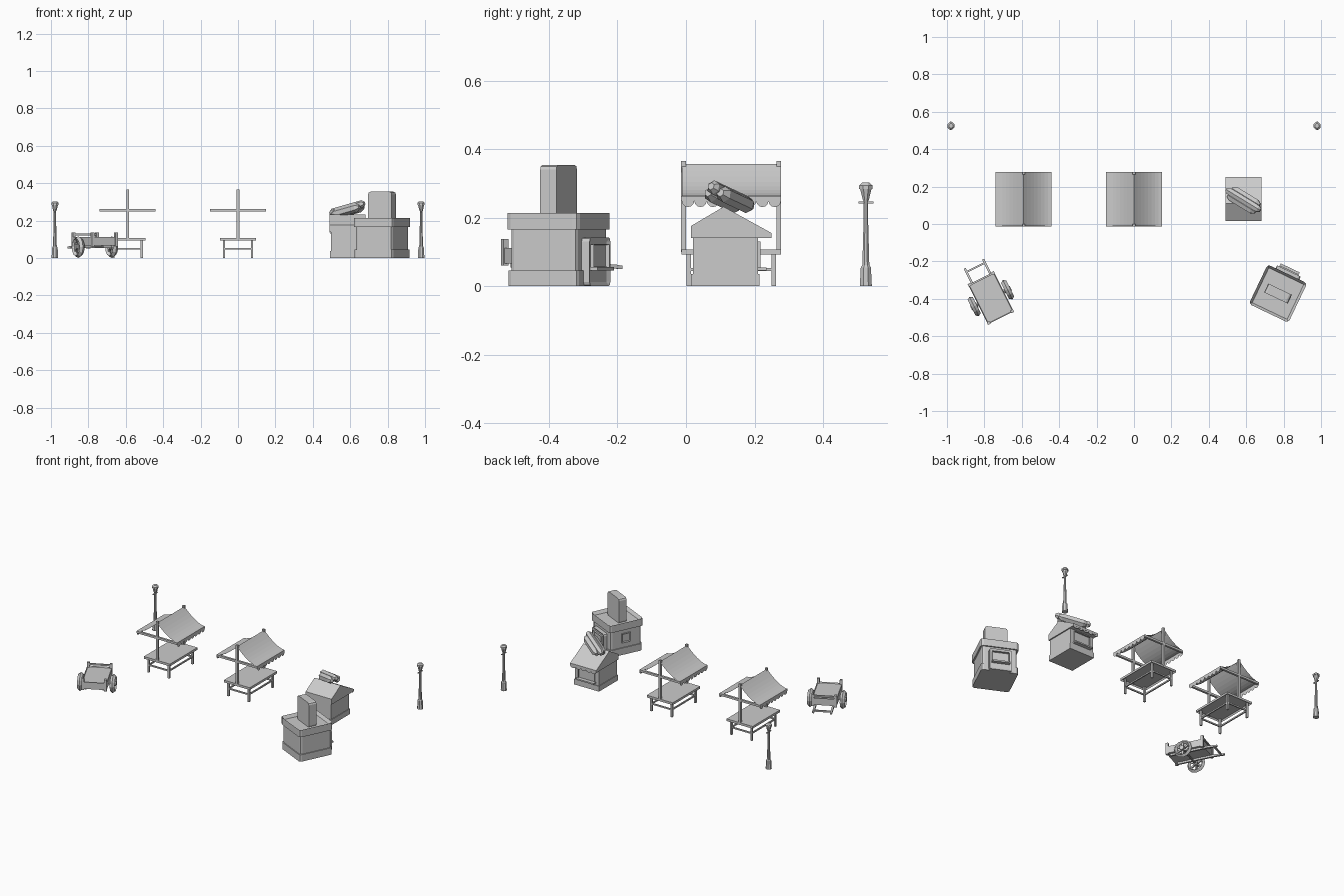
import bpy, bmesh, math
from mathutils import Matrix, Vector

if "Cube" in bpy.data.objects:
    bpy.data.objects.remove(bpy.data.objects["Cube"])

I = Matrix.Identity(4)


def finish(name, bm, M):
    bm.transform(M)
    me = bpy.data.meshes.new(name)
    bm.to_mesh(me)
    bm.free()
    ob = bpy.data.objects.new(name, me)
    bpy.context.collection.objects.link(ob)
    return ob


def box(name, lo, hi, M=I, bevel=0, bevel_axis=2, inset=None):
    """Box between two corners; bevel edges along one axis; inset=(axis direction, rim, depth)."""
    bm = bmesh.new()
    lo, hi = Vector(lo), Vector(hi)
    bmesh.ops.create_cube(bm, size=1, matrix=Matrix.Translation((lo + hi) / 2) @ Matrix.Diagonal((*(hi - lo), 1)))
    if bevel:
        es = [e for e in bm.edges
              if abs((e.verts[0].co - e.verts[1].co).normalized()[bevel_axis]) > 0.9]
        bmesh.ops.bevel(bm, geom=es, offset=bevel, segments=2, affect='EDGES', profile=0.5)
    if inset:
        d, rim, depth = Vector(inset[0]), inset[1], inset[2]
        bm.normal_update()
        f = max(bm.faces, key=lambda f: f.normal.dot(d) + f.calc_area())
        bmesh.ops.inset_region(bm, faces=[f], thickness=rim)
        bmesh.ops.translate(bm, verts=f.verts[:], vec=-d * depth)
    return finish(name, bm, M)


def lathe(name, prof, sides, M=I, phase=0.5):
    """Spin (radius, height) points around z, with closed ends."""
    bm = bmesh.new()
    rings = [[bm.verts.new((r * math.cos(2 * math.pi * (i + phase) / sides),
                            r * math.sin(2 * math.pi * (i + phase) / sides), z))
              for i in range(sides)] for r, z in prof]
    for a, b in zip(rings, rings[1:]):
        for i in range(sides):
            j = (i + 1) % sides
            bm.faces.new((a[i], a[j], b[j], b[i]))
    bm.faces.new(rings[0][::-1])
    bm.faces.new(rings[-1])
    return finish(name, bm, M)


def prism(name, prof, x0, x1, M=I):
    """Extrude a (y, z) outline along x."""
    bm = bmesh.new()
    f = bm.faces.new([bm.verts.new((x0, y, z)) for y, z in prof])
    g = bmesh.ops.extrude_face_region(bm, geom=[f])
    bmesh.ops.translate(bm, vec=(x1 - x0, 0, 0),
                        verts=[v for v in g['geom'] if isinstance(v, bmesh.types.BMVert)])
    bmesh.ops.recalc_face_normals(bm, faces=bm.faces[:])
    return finish(name, bm, M)


def scallops(bm, x, y0, y1, ztop, band, drop, n):
    """Hanging row of rounded flaps in the plane x."""
    w = (y1 - y0) / n
    for k in range(n):
        c = y0 + (k + 0.5) * w
        pts = [(c - w / 2, ztop), (c + w / 2, ztop)]
        pts += [(c + w / 2 * math.cos(a), ztop - band - drop * math.sin(a))
                for a in [math.pi * i / 6 for i in range(7)]]
        bm.faces.new([bm.verts.new((x, y, z)) for y, z in pts])


# Market stalls
def stall(x):
    M = Matrix.Translation((x, 0, 0))
    box("stall_table_top", (-.096, -.013, .092), (.096, .277, .107), M, inset=((0, 0, -1), .008, .01))
    for sx in (-1, 1):
        for y in (.002, .25):
            box("stall_leg", (sx * .075 - .006, y, 0), (sx * .075 + .006, y + .012, .1), M)
        box("stall_side_stretcher", (sx * .075 - .004, .01, .044), (sx * .075 + .004, .255, .053), M)
    for y in (.004, .252):
        box("stall_end_stretcher", (-.075, y, .044), (.075, y + .008, .053), M)
    for y in (-.014, .264):
        box("stall_pole", (-.007, y, .1), (.007, y + .014, .365), M)
        box("stall_crossbar", (-.15, y, .249), (.15, y + .014, .263), M)
    # sagging cloth with scalloped edges
    bm = bmesh.new()
    n = 8
    for sx in (-1, 1):
        rows = []
        for i in range(n + 1):
            t = i / n
            z = .263 + .093 * (1 - t) ** 1.7
            rows.append([bm.verts.new((sx * .15 * t, y, z)) for y in (-.012, .277)])
        for a, b in zip(rows, rows[1:]):
            q = (a[0], b[0], b[1], a[1])
            bm.faces.new(q if sx > 0 else q[::-1])
        scallops(bm, sx * .15, -.012, .277, .263, .014, .018, 8)
    finish("stall_canopy", bm, M)


for x in (-.59, 0):
    stall(x)

# Lamp posts
for x in (-.979, .979):
    M = Matrix.Translation((x, .525, 0))
    lathe("lamp_post", [(.019, 0), (.016, .055), (.011, .062), (.007, .2), (.007, .25)], 8, M)
    box("lamp_bar", (-.004, -.022, .242), (.004, .022, .247), M)
    lathe("lamp_lantern", [(.009, .25), (.018, .284)], 8, M)
    lathe("lamp_cap", [(.021, .284), (.021, .294), (.012, .302)], 8, M)

# Snack hut
M = Matrix.Translation((.585, 0, 0))
box("hut_body", (-.088, .02, 0), (.088, .21, .145), M)
box("hut_plinth", (-.092, .015, 0), (.092, .214, .036), M)
prism("hut_roof", [(.015, .14), (.015, .176), (.11, .232), (.25, .155), (.25, .14)], -.096, .096, M)
box("hut_window", (-.06, .2, .05), (.06, .218, .13), M, inset=((0, 1, 0), .009, .03))
box("hut_counter", (-.066, .205, .046), (.066, .235, .055), M)
bm = bmesh.new()
scallops(bm, 0, -.096, .096, .145, .006, .012, 5)
finish("hut_roof_trim", bm, M @ Matrix.Translation((0, .249, 0)) @ Matrix.Rotation(math.pi / 2, 4, 'Z'))

# Sausage in a bun on the hut roof
a, b = Vector((.495, .183, .232)), Vector((.677, .072, .284))
R = (b - a).to_track_quat('Z', 'X').to_matrix()
up = Vector((0, 0, 1))
ax = (b - a).normalized()
side = ax.cross(up).normalized()
nrm = side.cross(ax)
F = Matrix((side, nrm, ax)).transposed().to_4x4()
F.translation = (a + b) / 2
L = (b - a).length / 2
lathe("sausage", [(.011, -L), (.021, -L + .014), (.021, L - .014), (.011, L)], 6,
      F @ Matrix.Translation((0, .008, 0)))
for s in (-1, 1):
    lathe("bun_half", [(.012, -.088), (.024, -.066), (.024, .066), (.012, .088)], 6,
          F @ Matrix.Translation((s * .021, -.006, 0)))

# Drinks kiosk, turned
M = Matrix.Translation((.77, -.372, 0)) @ Matrix.Rotation(math.radians(-25.5), 4, 'Z')
box("kiosk_body", (-.108, -.108, 0), (.108, .108, .18), M, bevel=.015)
box("kiosk_plinth", (-.114, -.114, 0), (.114, .114, .046), M, bevel=.015)
box("kiosk_crown", (-.117, -.117, .165), (.117, .117, .213), M, bevel=.017, inset=((0, 0, 1), .014, .02))
box("kiosk_front_frame", (-.07, .09, 0), (.07, .134, .142), M, bevel=.012, bevel_axis=1,
    inset=((0, 1, 0), .012, .006))
box("kiosk_window", (-.052, .1, .055), (.052, .14, .122), M, inset=((0, 1, 0), .008, .03))
box("kiosk_counter", (-.056, .1, .046), (.056, .152, .056), M)
box("kiosk_side_hatch", (-.115, -.03, .08), (-.1, .03, .14), M, inset=((-1, 0, 0), .008, .005))
box("kiosk_sign", (-.07, -.026, .19), (.07, .026, .354), M, bevel=.014, bevel_axis=1)

# Hand cart, turned
M = Matrix.Translation((-.765, -.396, 0)) @ Matrix.Rotation(math.radians(26.5), 4, 'Z')
box("cart_bed", (-.077, -.118, .066), (.077, .118, .112), M, inset=((0, 0, 1), .006, .006))
for s in (-1, 1):
    for y in (-.114, .114):
        box("cart_corner_post", (s * .07 - .008, y - .008, .06), (s * .07 + .008, y + .008, .137), M)
    prism("cart_handle", [(-.1, .054), (.14, .054), (.205, .05), (.205, .06), (.14, .067), (-.1, .067)],
          s * .055 - .006, s * .055 + .006, M)
    # spoked wheel
    W = M @ Matrix.Translation((s * .1, 0, .058)) @ Matrix.Rotation(math.pi / 2, 4, 'Y')
    lathe("cart_wheel_hub", [(.015, -.019), (.015, .019)], 8, W)
    bpy.ops.mesh.primitive_torus_add(major_segments=12, minor_segments=4, major_radius=.047, minor_radius=.011)
    rim = bpy.context.object
    rim.name = "cart_wheel_rim"
    rim.data.transform(Matrix.Diagonal((1, 1, 1.4, 1)))
    rim.matrix_world = W
    for k in range(3):
        box("cart_wheel_spokes", (-.045, -.005, -.005), (.045, .005, .005),
            W @ Matrix.Rotation(k * math.pi / 3, 4, 'Z'))
box("cart_handle_bar", (-.06, .178, .053), (.06, .188, .063), M)
box("cart_back_rail", (-.07, .109, .12), (.07, .119, .13), M)
lathe("cart_axle", [(.006, -.1), (.006, .1)], 8,
      M @ Matrix.Translation((0, 0, .058)) @ Matrix.Rotation(math.pi / 2, 4, 'Y'))
